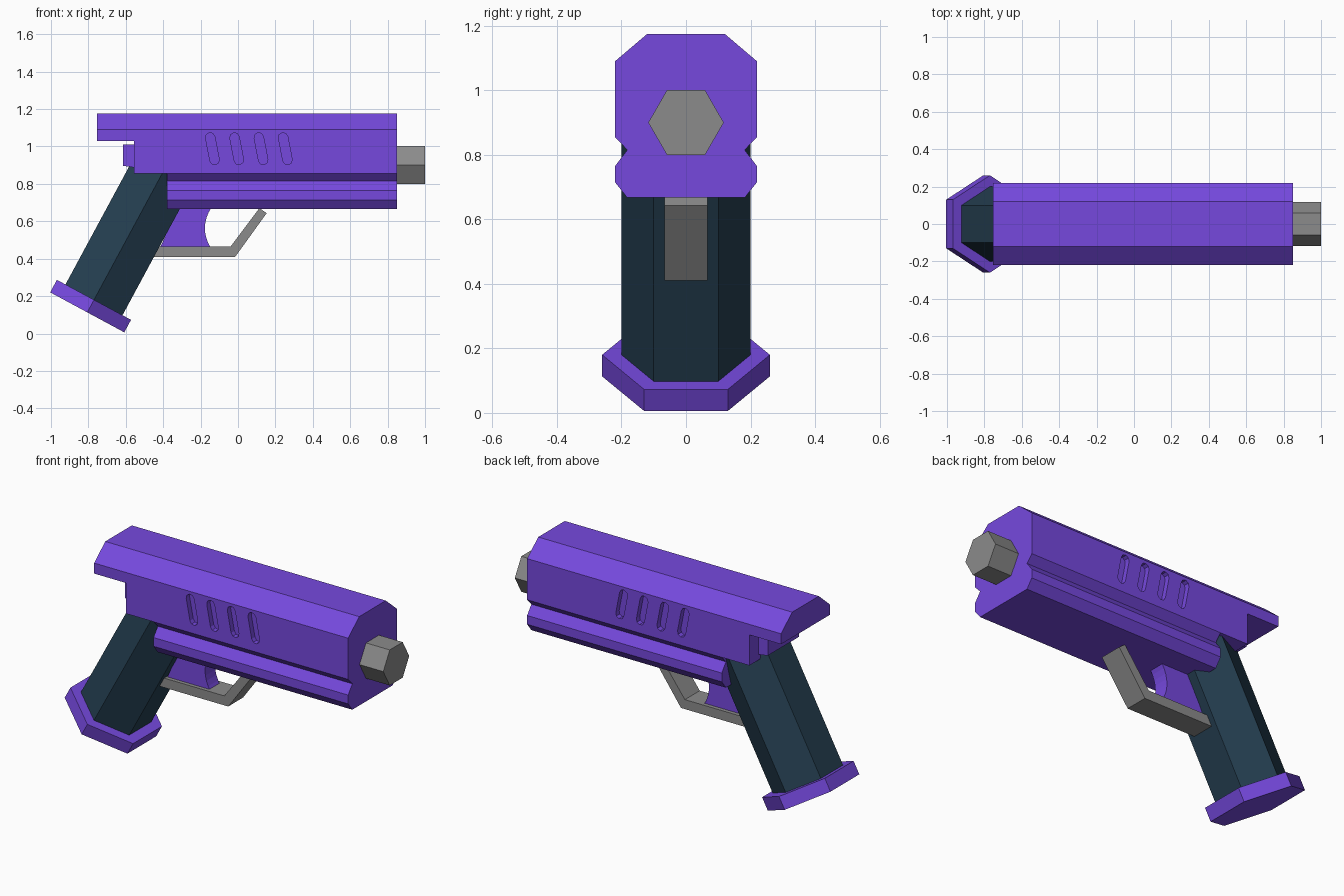
import bpy
import bmesh
import math
from mathutils import Vector

cube = bpy.data.objects.get("Cube")
if cube:
    bpy.data.objects.remove(cube, do_unlink=True)


def material(name, rgb):
    mat = bpy.data.materials.new(name)
    mat.use_nodes = True
    mat.diffuse_color = (*rgb, 1)
    shader = next(n for n in mat.node_tree.nodes if n.type == "BSDF_PRINCIPLED")
    shader.inputs["Base Color"].default_value = (*rgb, 1)
    return mat


purple = material("purple", (0.18, 0.066, 0.73))
grey = material("grey", (0.26, 0.26, 0.26))
slate = material("dark slate", (0.018, 0.049, 0.082))


def prism(name, profile, sweep, mat):
    """Extrude a flat outline of 3D points along the sweep vector."""
    bm = bmesh.new()
    face = bm.faces.new([bm.verts.new(p) for p in profile])
    top = bmesh.ops.extrude_face_region(bm, geom=[face])["geom"]
    bmesh.ops.translate(bm, vec=sweep,
                        verts=[v for v in top if isinstance(v, bmesh.types.BMVert)])
    bmesh.ops.recalc_face_normals(bm, faces=bm.faces)
    mesh = bpy.data.meshes.new(name)
    bm.to_mesh(mesh)
    bm.free()
    mesh.materials.append(mat)
    obj = bpy.data.objects.new(name, mesh)
    bpy.context.collection.objects.link(obj)
    return obj


def side_plate(name, outline, half_width, mat):
    """Prism from an x-z outline, centred across y."""
    return prism(name, [(x, -half_width, z) for x, z in outline],
                 Vector((0, 2 * half_width, 0)), mat)


def rect(x0, x1, z0, z1):
    return [(x0, z0), (x1, z0), (x1, z1), (x0, z1)]


def cut(target, cutters):
    for c in cutters:
        c.hide_render = True
        mod = target.modifiers.new("cut", "BOOLEAN")
        mod.operation = "DIFFERENCE"
        mod.solver = "EXACT"
        mod.object = c
    graph = bpy.context.evaluated_depsgraph_get()
    mesh = bpy.data.meshes.new_from_object(target.evaluated_get(graph))
    target.modifiers.clear()
    target.data = mesh
    for c in cutters:
        bpy.data.objects.remove(c, do_unlink=True)


# Slide and lower rail: one mirrored cross-section along x
half = [(0.12, 1.175), (0.22, 1.09), (0.22, 0.855), (0.182, 0.815),
        (0.22, 0.765), (0.22, 0.715), (0.182, 0.667)]
section = half + [(-y, z) for y, z in reversed(half)]
body = prism("slide_body", [(-0.755, y, z) for y, z in section],
             Vector((1.605, 0, 0)), purple)

# Rear steps below the overhang, and slanted vents on both sides
cutters = [side_plate("rear_step_cutter", rect(-1, -0.555, 0.5, 1.03), 0.5, purple),
           side_plate("rail_step_cutter", rect(-0.9, -0.38, 0.4, 0.855), 0.4, purple)]
lean = math.radians(11)
for i in range(4):
    cx, cz = -0.137 + 0.13 * i, 0.988
    outline = []
    for k in range(10):
        a = math.pi * (k if k < 5 else k - 1) / 4
        u = 0.025 * math.cos(a)
        v = 0.025 * math.sin(a) + (0.062 if k < 5 else -0.062)
        outline.append((cx + u * math.cos(lean) - v * math.sin(lean),
                        cz + u * math.sin(lean) + v * math.cos(lean)))
    for side in (-1, 1):
        cutters.append(prism("vent_cutter", [(x, side * 0.19, z) for x, z in outline],
                             Vector((0, side * 0.1, 0)), purple))
cut(body, cutters)

# Hammer block at the back
side_plate("hammer", [(-0.615, 0.897), (-0.54, 0.885), (-0.54, 1.01), (-0.615, 1.01)],
           0.14, purple)

# Hexagonal barrel
barrel_ring = [(0.8, 0.117 * math.cos(k * math.pi / 3),
                0.9 + 0.117 * math.sin(k * math.pi / 3)) for k in range(6)]
prism("barrel", barrel_ring, Vector((0.2, 0, 0)), grey)

# Leaning hexagonal grip and its base plate
axis = Vector((0.475, 0, 0.88)).normalized()
across = Vector((axis.z, 0, -axis.x))
base = Vector((-0.77, 0, 0.18))


def hex_column(name, radius, start, length, mat):
    ring = [base + axis * start + across * radius * math.sin(k * math.pi / 3)
            + Vector((0, radius * math.cos(k * math.pi / 3), 0)) for k in range(6)]
    return prism(name, ring, axis * length, mat)


hex_column("grip", 0.2, 0, 0.85, slate)
hex_column("grip_base", 0.26, -0.076, 0.076, purple)

# Trigger with a concave front
front = []
for k in range(9):
    t = k / 4 - 1
    front.append((-0.177 + 0.035 * t * t, 0.563 + 0.112 * t))
side_plate("trigger", [(-0.42, 0.451)] + front + [(-0.32, 0.675)], 0.045, purple)

# Trigger guard
side_plate("trigger_guard",
           [(-0.5, 0.41), (-0.015, 0.41), (0.153, 0.643), (0.115, 0.671),
            (-0.04, 0.464), (-0.5, 0.464)], 0.067, grey)
